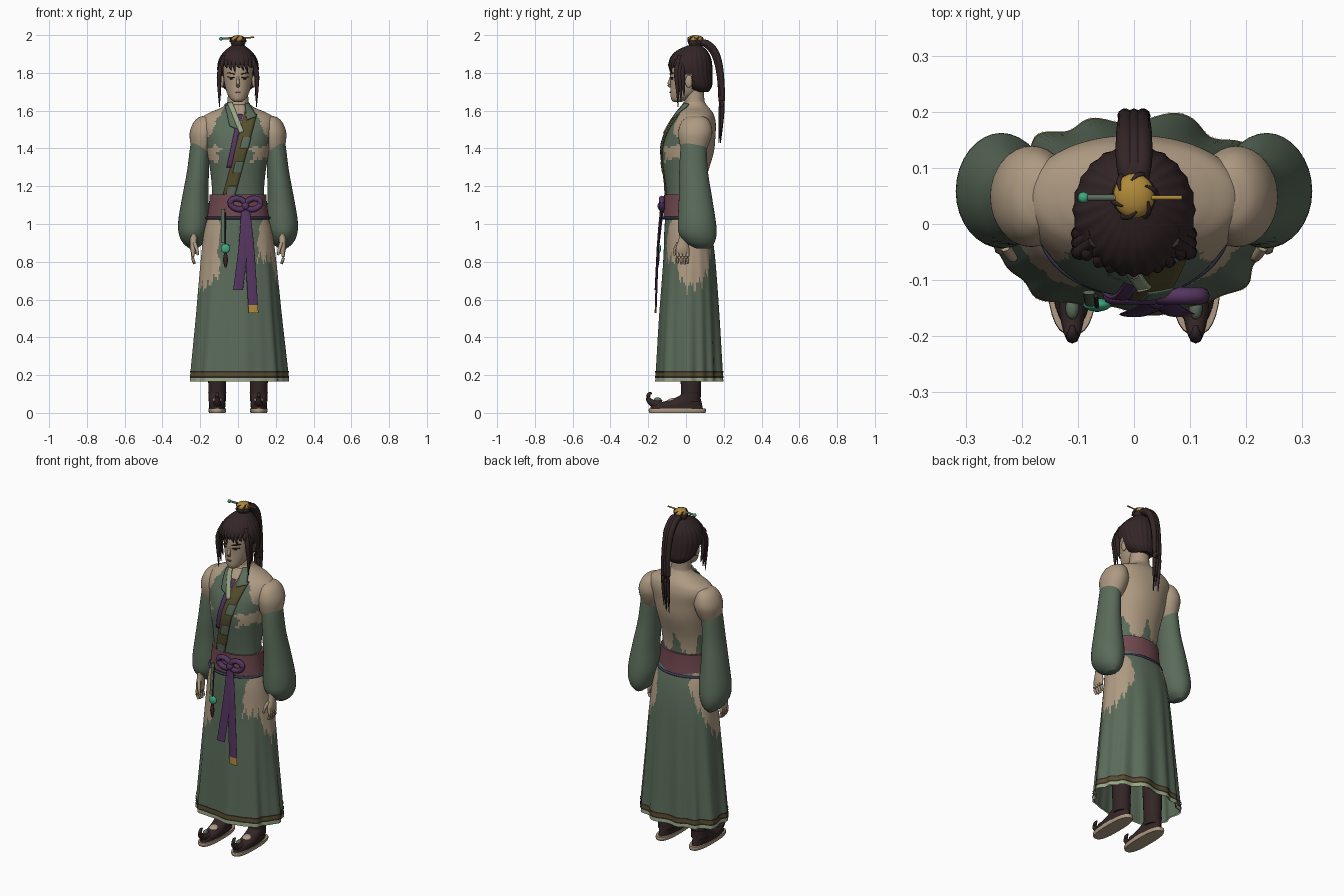
import bpy, bmesh, math
from math import sin, cos, pi, atan2
from mathutils import Vector
from mathutils.bvhtree import BVHTree

cube = bpy.data.objects.get("Cube")
if cube:
    bpy.data.objects.remove(cube, do_unlink=True)

# Colours, given as sRGB hex and stored as linear
def material(name, code):
    rgb = [int(code[i:i + 2], 16) / 255 for i in (0, 2, 4)]
    col = [c / 12.92 if c < .04 else ((c + .055) / 1.055) ** 2.4 for c in rgb] + [1]
    m = bpy.data.materials.new(name)
    m.use_nodes = True
    m.diffuse_color = col
    m.node_tree.nodes["Principled BSDF"].inputs["Base Color"].default_value = col
    return m

skin = material("skin", "AE9A82")
green = material("robe green", "5A6B5A")
brown = material("hair brown", "332526")
mauve = material("belt mauve", "70484F")
purple = material("ribbon purple", "54355F")
gold = material("gold", "B08A3A")
jade = material("jade", "3FA87F")
olive = material("trim olive", "564E2E")
pale = material("lining pale green", "98A684")
navy = material("cord navy", "3C3C54")

def build(name, verts, faces, mats, rule=None):
    me = bpy.data.meshes.new(name)
    me.from_pydata(verts, [], faces)
    bm = bmesh.new()
    bm.from_mesh(me)
    bmesh.ops.recalc_face_normals(bm, faces=bm.faces)
    bm.to_mesh(me)
    bm.free()
    for m in mats if isinstance(mats, tuple) else (mats,):
        me.materials.append(m)
    ob = bpy.data.objects.new(name, me)
    bpy.context.collection.objects.link(ob)
    for p in me.polygons:
        if rule:
            p.material_index = int(rule(p.center))
    bpy.ops.object.select_all(action='DESELECT')
    ob.select_set(True)
    bpy.context.view_layer.objects.active = ob
    bpy.ops.object.shade_smooth_by_angle(angle=math.radians(50))
    return ob

def spline(pts, sub):
    out = []
    for i in range(len(pts) - 1):
        a, b, c, d = (pts[max(0, min(len(pts) - 1, i + k))] for k in (-1, 0, 1, 2))
        for s in range(sub):
            t = s / sub
            out.append([q + .5 * t * (r - p + t * (2 * p - 5 * q + 4 * r - w + t * (3 * (q - r) + w - p)))
                        for p, q, r, w in zip(a, b, c, d)])
    return out + [list(pts[-1])]

# Stack of ellipses (z, x, y, x radius, y radius)
def loft(name, rings, mats, rule=None, n=32, sub=5, fold=None, caps=True, keep=None, p=1):
    rings = spline(rings, sub)
    verts, faces = [], []
    bend = lambda v: math.copysign(abs(v) ** p, v)
    for z, cx, cy, rx, ry in rings:
        for i in range(n):
            a = 2 * pi * i / n
            f = fold(a, z) if fold else 1
            verts.append(Vector((cx + rx * f * bend(cos(a)), cy + ry * f * bend(sin(a)), z)))
    for j in range(len(rings) - 1):
        for i in range(n):
            q = [j * n + i, j * n + (i + 1) % n, (j + 1) * n + (i + 1) % n, (j + 1) * n + i]
            if not keep or keep(sum((verts[k] for k in q), Vector()) / 4):
                faces.append(q)
    if caps:
        faces += [list(range(n)), list(range(len(verts) - n, len(verts)))]
    return build(name, verts, faces, mats, rule)

# Swept round tube through points (x, y, z, radius)
def tube(name, pts, mat, n=8, sub=5):
    pts = spline(pts, sub)
    verts, faces = [], []
    for k, pt in enumerate(pts):
        d = Vector(pts[min(k + 1, len(pts) - 1)][:3]) - Vector(pts[max(k - 1, 0)][:3])
        rot = d.to_track_quat('Z', 'Y')
        for i in range(n):
            a = 2 * pi * i / n
            verts.append(Vector(pt[:3]) + rot @ Vector((cos(a), sin(a), 0)) * pt[3])
    for j in range(len(pts) - 1):
        faces += [[j * n + i, j * n + (i + 1) % n, (j + 1) * n + (i + 1) % n, (j + 1) * n + i] for i in range(n)]
    faces += [list(range(n)), list(range(len(verts) - n, len(verts)))]
    return build(name, verts, faces, mat)

def ball(name, loc, size, mat):
    x, y, z = loc
    rings = [(z - size[2] * cos(t), x, y, size[0] * sin(t), size[1] * sin(t))
             for t in (.05 + (pi - .1) * k / 12 for k in range(13))]
    return loft(name, rings, mat, n=24, sub=1)

# Thin plate laid on the front of a part; corners are (x, z)
def plate(name, target, quad, mat, off=.004, nu=4, nv=12):
    me = target.data
    tree = BVHTree.FromPolygons([v.co for v in me.vertices], [p.vertices for p in me.polygons])
    a, b, c, d = (Vector(q) for q in quad)
    verts = []
    for j in range(nv + 1):
        l, r = a.lerp(d, j / nv), b.lerp(c, j / nv)
        for i in range(nu + 1):
            x, z = l.lerp(r, i / nu)
            hit = tree.ray_cast(Vector((x, -1, z)), Vector((0, 1, 0)))[0]
            hit = hit or tree.find_nearest(Vector((x, 0, z)))[0]
            verts.append((x, hit.y - off, z))
    w = nu + 1
    ob = build(name, verts, [(j * w + i, j * w + i + 1, j * w + w + i + 1, j * w + w + i)
                             for j in range(nv) for i in range(nu)], mat)
    sol = ob.modifiers.new("thickness", 'SOLIDIFY')
    sol.thickness, sol.offset = .007, 0

def jag(t):
    return .018 * sin(31 * t) + .012 * sin(67 * t + 1)

# Torso: robe in front, bare back and shoulders
def torso_rule(c):
    x = abs(c.x)
    if c.z > 1.622:
        return 0
    if c.y > .035:
        return c.z < 1.16 + .12 * max(0, cos(48 * c.x + .4)) + jag(c.x * 3)
    if 1.34 + jag(c.x * 2) * .6 < c.z < 1.41 + jag(c.x * 3) * .4:
        return not x > (.075 if c.x > 0 else .1) + jag(c.z * 3) * .6
    return not (c.z > 1.33 and x > .085 + (1.6 - c.z) * .5 + jag(c.z * 2) * .3)

torso = loft("torso", [(1.02, 0, 0, .145, .103), (1.15, 0, -.003, .138, .1), (1.25, 0, -.002, .143, .112),
                       (1.38, 0, .009, .163, .138), (1.47, 0, .022, .18, .134), (1.53, 0, .038, .196, .12),
                       (1.57, 0, .047, .182, .103), (1.595, 0, .05, .138, .088), (1.615, 0, .05, .09, .072),
                       (1.637, 0, .048, .062, .057), (1.66, 0, .045, .055, .052), (1.74, 0, .045, .053, .052)],
             (skin, green), torso_rule, n=112, sub=9, p=.95)
plate("neckline", torso, [(-.035, 1.63), (.04, 1.63), (.035, 1.53), (.005, 1.52)], skin, off=.002)
plate("wide_lapel", torso, [(.035, 1.59), (.1, 1.58), (-.015, 1.15), (-.08, 1.15)], olive, nv=24)
for k in range(3):
    x, z = .025 - .038 * k, 1.46 - .13 * k
    plate("lapel_patch", torso, [(x, z), (x + .045, z), (x + .03, z - .06), (x - .015, z - .06)], green, off=.007)
plate("purple_lapel", torso, [(0, 1.58), (.025, 1.58), (-.035, 1.3), (-.06, 1.3)], purple, off=.005, nv=20)
plate("right_collar", torso, [(-.07, 1.635), (-.045, 1.64), (0, 1.5), (-.045, 1.52)], green, off=.006)
plate("pale_collar", torso, [(-.055, 1.64), (-.03, 1.645), (.03, 1.49), (.008, 1.48)], pale, off=.01)
plate("left_collar", torso, [(.038, 1.64), (.06, 1.635), (.1, 1.57), (.045, 1.55)], green, off=.012)

# Skirt with pleats, hip patches and hem bands
def skirt_rule(c):
    if c.z < .185:
        return 2
    if c.z < .22:
        return 3
    phi = atan2(c.y - .015, abs(c.x))
    if c.x > 0:
        low = min(.15, phi * phi * 1.1) if phi < 0 else .3 * phi * phi
        edge = .1 + max(0, c.z - .88) * .2
    else:
        low, edge = .25 * (phi + .35) ** 2, .1
    return not (abs(c.x) > edge + jag(c.z) * .3 and c.z > .665 + low + 1.3 * jag(phi))

def pleats(a, z):
    d = max(0, min(1, (1 - z) / .8))
    back = max(0, sin(a))
    return 1 + d * (.03 * cos(9 * a + .6) + .022 * sin(5 * a + 1) + .014 * cos(17 * a) + .045 * back * cos(13 * a + 2))

skirt = loft("skirt", [(1.06, 0, 0, .15, .108), (.96, 0, .01, .18, .125), (.8, 0, .018, .2, .138),
                       (.5, 0, .017, .226, .157), (.22, 0, .016, .252, .17), (.165, 0, .016, .255, .173)],
             (skin, green, pale, olive), skirt_rule, n=160, sub=20, fold=pleats, caps=False, p=.88)
loft("skirt_lining", [(.166, 0, .016, .247, .167), (.5, 0, .017, .218, .15)], green,
     n=144, fold=pleats, caps=False, p=.88)
for z in (.19, .218):
    loft("hem_cord", [(z - .004, 0, .016, .256, .174), (z + .004, 0, .016, .256, .174)], brown,
         n=144, sub=1, fold=pleats, p=.88, caps=False)

# Belt, cord, bow with tails, and hanging charm
loft("belt", [(1.04, 0, -.002, .162, .118), (1.1, 0, -.003, .154, .114), (1.157, 0, -.003, .15, .112)], mauve, n=64)
tube("belt_cord", [(.166 * cos(a), -.002 + .121 * sin(a), 1.032, .007)
                   for a in (2 * pi * k / 32 for k in range(33))], navy, sub=2)
for s in (-1, 1):
    tube("bow_loop", [(.04 + s * (.04 - .04 * cos(t)), -.128, 1.1 + .028 * sin(t) + .006 * (1 - cos(t)), .0155)
                      for t in (2 * pi * k / 12 for k in range(13))], purple)
ball("bow_knot", (.04, -.133, 1.095), (.02, .018, .022), purple)
for name, x, z in (("short_tail", 0, .65), ("long_tail", .082, .53)):
    loft(name, [(1.1, .038, -.128, .02, .007), (.9, .03 + x * .35, -.147, .025, .006),
                (z, x, -.161, .026, .005)], (purple, gold), lambda c: c.z < .565, sub=12)
loft("charm_strap", [(1.08, -.08, -.122, .011, .004), (.9, -.077, -.143, .011, .004)], green, n=12)
tube("charm_cord", [(-.068, -.128, 1.06, .004), (-.066, -.148, .88, .004)], brown)
ball("jade_charm", (-.066, -.144, .87), (.025, .012, .025), jade)
loft("charm_tassel", [(.85, -.066, -.147, .006, .006), (.81, -.066, -.149, .013, .008),
                      (.77, -.066, -.15, .005, .004)], brown, n=12)

# Arms, hands, legs and shoes
for s, side in ((-1, "right_"), (1, "left_")):
    loft(side + "shoulder", [(1.572, s * .165, .052, .02, .03), (1.56, s * .17, .052, .045, .058),
                             (1.53, s * .178, .051, .062, .08), (1.48, s * .183, .049, .073, .09),
                             (1.42, s * .188, .044, .063, .076), (1.36, s * .2, .04, .04, .05)], skin)
    loft(side + "sleeve", [(1.46, s * .2, .04, .035, .05), (1.43, s * .2, .04, .05, .066),
                           (1.28, s * .212, .04, .058, .076), (1.14, s * .226, .05, .07, .088),
                           (1.02, s * .233, .057, .083, .1), (.95, s * .237, .062, .077, .1),
                           (.9, s * .237, .075, .055, .075), (.87, s * .237, .09, .02, .035)], green)
    loft(side + "palm", [(.97, s * .235, -.01, .02, .024), (.92, s * .235, -.015, .019, .024),
                         (.87, s * .237, -.018, .017, .036), (.84, s * .235, -.018, .012, .034)], skin, n=16)
    for k in range(4):
        y = -.045 + .018 * k
        tube(side + "finger", [(s * .236, y, .86, .009), (s * .24, y, .82, .0085),
                               (s * .23, y + .002, .785 + .006 * abs(k - 1.5), .006)], skin)
    tube(side + "thumb", [(s * .23, -.04, .9, .01), (s * .218, -.058, .865, .009), (s * .212, -.06, .835, .006)], skin)
    x = s * .11
    loft(side + "leg", [(.06, x, .028, .046, .05), (.18, x, .025, .048, .054), (.6, x, .02, .06, .065)], brown, n=24)
    loft(side + "sole", [(0, x, -.046, .043, .148), (.012, x, -.046, .047, .152), (.022, x, -.046, .046, .15)],
         skin, sub=2, p=.75)
    loft(side + "shoe", [(.02, x, -.05, .042, .14), (.045, x, -.045, .043, .13), (.065, x, -.01, .042, .09),
                         (.09, x, .02, .044, .055), (.11, x, .028, .048, .052)], brown)
    ball(side + "instep", (x, -.06, .056), (.031, .042, .024), skin)
    tube(side + "toe_curl", [(x, -.13, .04, .028), (x, -.175, .05, .02), (x, -.2, .075, .013),
                             (x, -.195, .1, .009), (x, -.18, .104, .004)], brown)
    ball(side + "toe_stud", (x, -.15, .07), (.012, .02, .012), green)

# Head and face
head = loft("head", [(1.645, 0, -.045, .018, .02), (1.66, 0, -.035, .038, .043), (1.69, 0, -.01, .057, .072),
                     (1.74, 0, .008, .071, .09), (1.8, 0, .02, .078, .104), (1.86, 0, .025, .078, .1),
                     (1.91, 0, .03, .055, .07), (1.925, 0, .03, .02, .03)], skin, n=48)
tube("nose", [(0, -.078, 1.785, .006), (0, -.085, 1.755, .008), (0, -.089, 1.737, .01), (0, -.078, 1.727, .007)], skin)
plate("mouth", head, [(-.015, 1.702), (.015, 1.702), (.009, 1.694), (-.009, 1.694)], mauve, off=.001, nv=3)
for s, side in ((-1, "right_"), (1, "left_")):
    plate(side + "iris", head, [(s * .03, 1.775), (s * .042, 1.775), (s * .041, 1.766), (s * .031, 1.766)], brown, off=.002, nv=3)
    plate(side + "eyelid", head, [(s * .02, 1.777), (s * .053, 1.78), (s * .052, 1.775), (s * .02, 1.774)], brown, off=.002, nv=2)
    plate(side + "brow", head, [(s * .016, 1.797), (s * .056, 1.803), (s * .056, 1.798), (s * .016, 1.791)], brown, off=.002, nv=2)
    ball(side + "ear", (s * .083, .015, 1.755), (.01, .02, .033), skin)
    # Long locks beside the face
    for k in range(3):
        y = -.05 + .016 * k
        tube(side + "side_lock", [(s * .07, y + .02, 1.89, .012), (s * .096, y, 1.81, .014),
                                  (s * .1, y + .004, 1.73, .01), (s * (.098 - .004 * k), y + .008, 1.62 + .03 * k, .002)], brown)

# Hair cap, fringe, topknot and ponytail
loft("hair_cap", [(1.7, 0, .075, .05, .045), (1.73, 0, .06, .085, .078), (1.78, 0, .035, .104, .106),
                  (1.83, 0, .024, .11, .116), (1.88, 0, .024, .098, .108), (1.92, 0, .032, .066, .078),
                  (1.945, 0, .045, .034, .036)], brown, n=120, sub=8,
     fold=lambda a, z: 1 - .03 * abs(sin(12 * a)),
     keep=lambda c: c.z > 1.845 or c.y > (-.045 if c.z > 1.79 else .03))
for k in range(9):
    x = -.08 + .02 * k
    y = -.088 + 4.5 * x * x
    tube("fringe_tuft", [(x * .7, y + .04, 1.885, .008), (x, y + .012, 1.86, .011),
                         (x * 1.05, y + .002, 1.84, .009), (x * 1.1 + .008, y + .004, 1.8 + .014 * (k * 2 % 3), .002)], brown)
loft("topknot", [(1.93, 0, .05, .045, .045), (1.945, 0, .05, .034, .034), (1.96, 0, .05, .04, .04),
                 (1.975, 0, .05, .032, .032)], brown)
ball("gold_crown", (0, .05, 1.978), (.037, .04, .022), gold)
for k in range(6):
    a = pi * k / 3
    tube("crown_tuft", [(.04 * cos(a), .05 + .042 * sin(a), 1.965, .006), (.036 * cos(a + .3), .05 + .038 * sin(a + .3), 1.983, .005),
                        (.026 * cos(a + .7), .05 + .028 * sin(a + .7), 1.993, .002)], brown)
tube("hairpin", [(-.08, .047, 1.982, .004), (.086, .047, 1.988, .004)], gold)
ball("hairpin_bead", (-.09, .047, 1.981), (.01, .01, .01), jade)
tube("hairpin_shaft", [(-.085, .047, 1.982, .006), (-.035, .047, 1.983, .006)], green)
for k in range(5):
    x = .007 * (k - 2)
    y = -.009 * (k % 2)
    tube("ponytail_strand", [(x * .6, .06, 1.955, .014), (x, .11 + y, 1.956, .018), (x, .16 + y, 1.9, .018),
                             (x, .186 + y, 1.79, .015), (x * 1.2, .193 + y, 1.62, .012),
                             (x * 1.2, .183 + y, 1.43 + .035 * (k % 3), .002)], brown)
